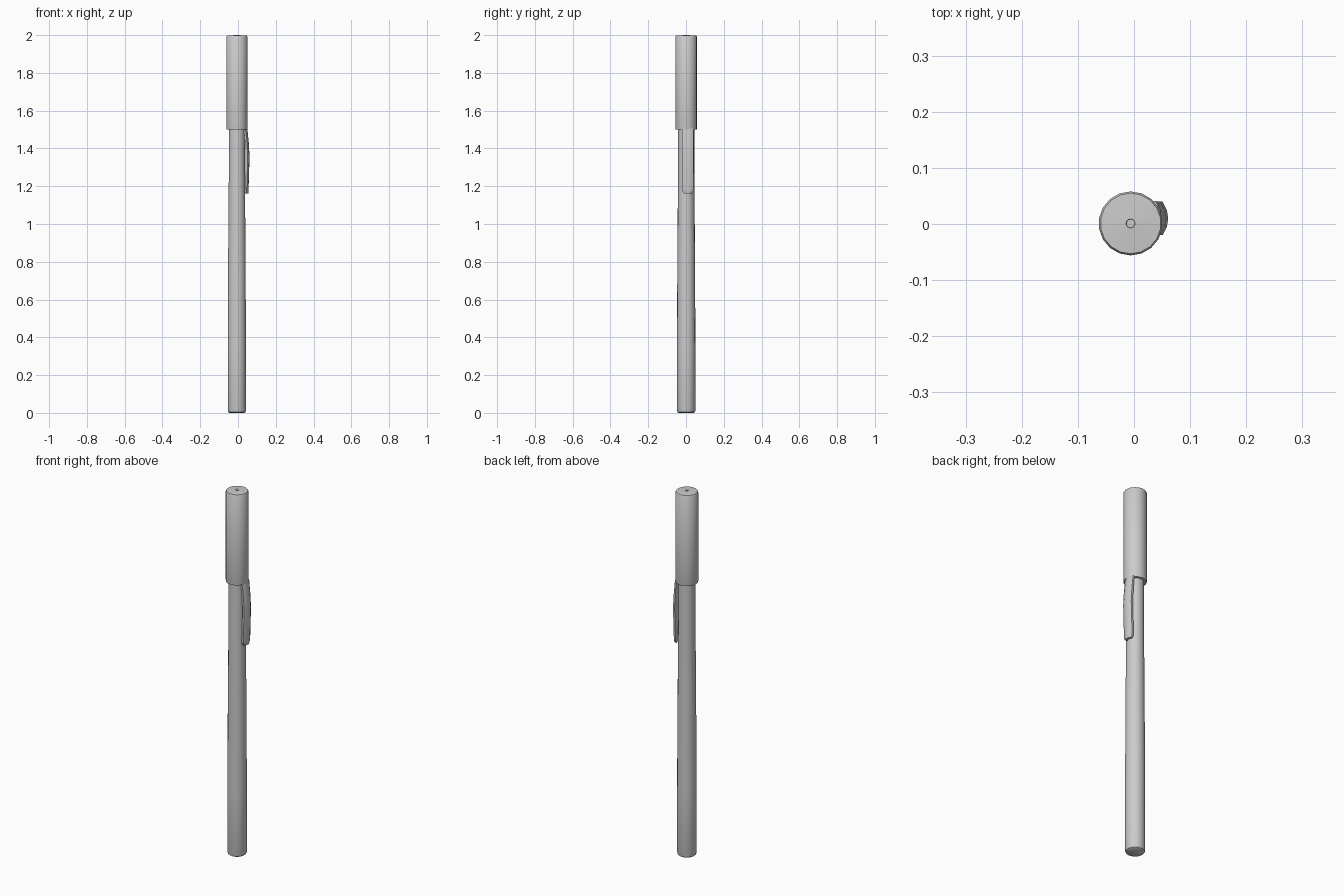
import bpy
import bmesh
import math

if "Cube" in bpy.data.objects:
    bpy.data.objects.remove(bpy.data.objects["Cube"])

CX, CY, SIDES = -0.006, 0.001, 18


def activate(obj):
    bpy.ops.object.select_all(action='DESELECT')
    bpy.context.view_layer.objects.active = obj
    obj.select_set(True)


def lathe(name, profile):
    """Spin a list of (radius, z) points around the pen axis."""
    bm = bmesh.new()
    rings = []
    for r, z in profile:
        rings.append([bm.verts.new((CX + r * math.sin(2 * math.pi * i / SIDES),
                                    CY + r * math.cos(2 * math.pi * i / SIDES), z))
                      for i in range(SIDES)])
    for a, b in zip(rings, rings[1:]):
        for i in range(SIDES):
            j = (i + 1) % SIDES
            bm.faces.new((a[i], a[j], b[j], b[i]))
    bm.faces.new(rings[0])
    bm.faces.new(rings[-1])
    bmesh.ops.recalc_face_normals(bm, faces=bm.faces)
    mesh = bpy.data.meshes.new(name)
    bm.to_mesh(mesh)
    bm.free()
    obj = bpy.data.objects.new(name, mesh)
    bpy.context.collection.objects.link(obj)
    activate(obj)
    bpy.ops.object.shade_smooth_by_angle(angle=math.radians(35))
    return obj


# Barrel, tapering slightly towards the cap
lathe("barrel", [(0.040, 0.0), (0.046, 0.004), (0.049, 0.014), (0.049, 0.35),
                 (0.0465, 0.85), (0.043, 1.3), (0.043, 1.5)])

# Cap with a softened rim and a small vent in the top
lathe("cap", [(0.043, 1.5), (0.056, 1.5), (0.057, 1.504), (0.057, 1.992),
              (0.054, 1.997), (0.008, 2.0), (0.007, 1.998), (0.007, 1.985)])

# Clip: curved strip hanging from the cap, rounded at its lower end
# rows are (z, outer x at the crown, inner x, half width)
rows = [(1.505, 0.049, 0.039, 0.031), (1.48, 0.052, 0.041, 0.030),
        (1.43, 0.057, 0.045, 0.030), (1.36, 0.061, 0.049, 0.030),
        (1.28, 0.059, 0.047, 0.030), (1.185, 0.056, 0.044, 0.030),
        (1.17, 0.0555, 0.0435, 0.027), (1.162, 0.055, 0.043, 0.020)]
bm = bmesh.new()
loops = []
for z, outer, inner, half in rows:
    section = [(outer - 0.010 * t * t, 0.010 + half * t) for t in (-1, -0.5, 0, 0.5, 1)]
    section += [(inner - 0.008 * t * t, 0.010 + half * t) for t in (1, 0, -1)]
    loops.append([bm.verts.new((x, y, z)) for x, y in section])
for a, b in zip(loops, loops[1:]):
    for i in range(len(a)):
        j = (i + 1) % len(a)
        bm.faces.new((a[i], a[j], b[j], b[i]))
bm.faces.new(loops[0])
bm.faces.new(loops[-1])
bmesh.ops.recalc_face_normals(bm, faces=bm.faces)
mesh = bpy.data.meshes.new("clip")
bm.to_mesh(mesh)
bm.free()
clip = bpy.data.objects.new("clip", mesh)
bpy.context.collection.objects.link(clip)
activate(clip)
bpy.ops.object.shade_smooth_by_angle(angle=math.radians(35))
